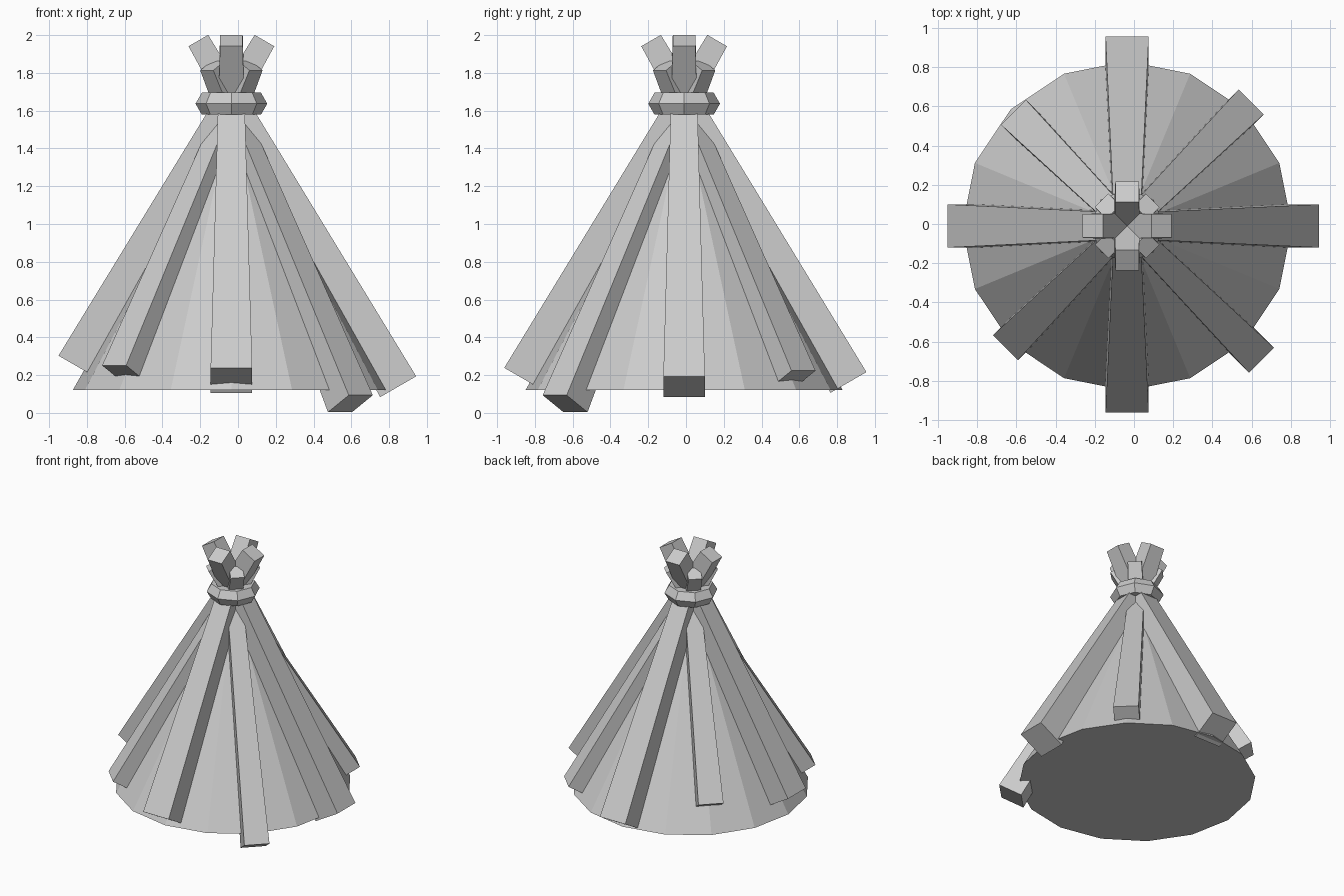
import bpy, math
from mathutils import Vector

if "Cube" in bpy.data.objects:
    bpy.data.objects.remove(bpy.data.objects["Cube"])

CX, CY = -0.035, -0.01      # common axis of the tent
LEAN = math.tan(math.radians(30))


def pole(name, angle, foot_r, top_r, cross_z, foot_w, top_w):
    """Tapered square pole leaning 30 degrees through the axis at cross_z."""
    a = math.radians(angle)
    out = Vector((math.cos(a), math.sin(a), 0))
    centre = Vector((CX, CY, cross_z))
    foot = centre + out * foot_r - Vector((0, 0, foot_r / LEAN))
    top = centre - out * top_r + Vector((0, 0, top_r / LEAN))
    side = Vector((-out.y, out.x, 0))
    face = side.cross((top - foot).normalized())
    verts = []
    for p, w in ((foot, foot_w / 2), (top, top_w / 2)):
        for s, t in ((-1, -1), (1, -1), (1, 1), (-1, 1)):
            verts.append(p + side * s * w + face * t * w)
    faces = [(3, 2, 1, 0), (4, 5, 6, 7)]
    faces += [(i, (i + 1) % 4, (i + 1) % 4 + 4, i + 4) for i in range(4)]
    mesh = bpy.data.meshes.new(name)
    mesh.from_pydata(verts, [], faces)
    ob = bpy.data.objects.new(name, mesh)
    bpy.context.collection.objects.link(ob)


# Tent cover: 16-sided cone
BASE, APEX = 0.12, 1.6
bpy.ops.mesh.primitive_cone_add(vertices=16, radius1=0.84, radius2=0, depth=APEX - BASE,
                                location=(CX, CY, (BASE + APEX) / 2),
                                rotation=(0, 0, math.radians(22.5)))
bpy.context.object.name = "tent_cover"

# Thick poles on the axes, each with its own foot length
for name, angle, r in (("right", 0, 0.883), ("back", 90, 0.87),
                       ("left", 180, 0.82), ("front", 270, 0.857)):
    pole(name + "_pole", angle, r, 0.175, 1.668, 0.22, 0.12)

# Thinner, shorter poles on the diagonals
for name, angle, r in (("back_right", 45, 0.816), ("back_left", 135, 0.742),
                       ("front_left", 225, 0.80), ("front_right", 315, 0.891)):
    pole(name + "_pole", angle, r, 0.142, 1.592, 0.18, 0.098)

# Rope ring binding the poles
bpy.ops.mesh.primitive_torus_add(major_segments=8, minor_segments=6, major_radius=0.123,
                                 minor_radius=0.067, location=(CX, CY, 1.637))
bpy.context.object.name = "rope_ring"
